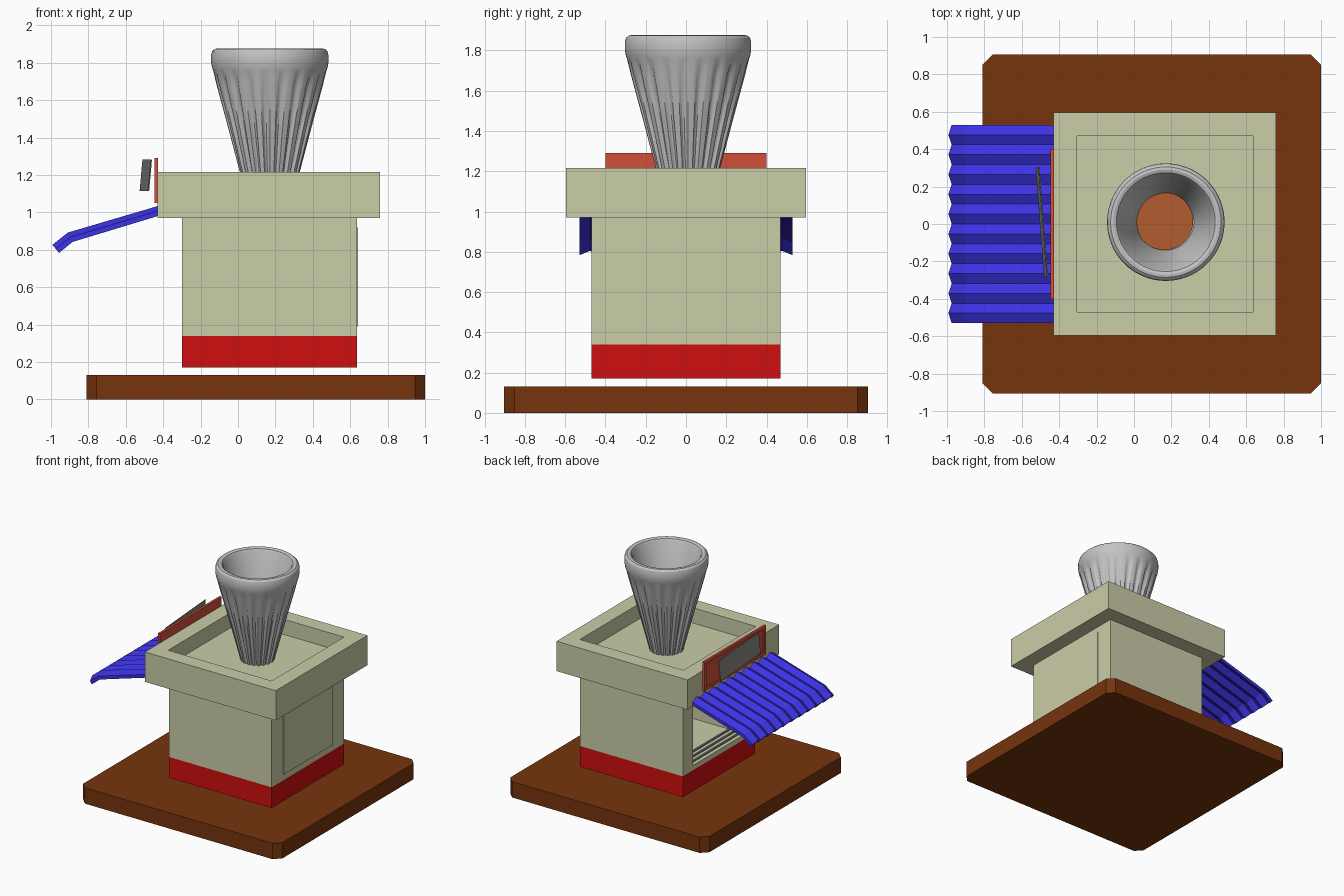
import bpy, bmesh, math
from mathutils import Vector

if "Cube" in bpy.data.objects:
    bpy.data.objects.remove(bpy.data.objects["Cube"])


def mat(name, r, g, b):
    m = bpy.data.materials.new(name)
    lin = [((c / 255 + 0.055) / 1.055) ** 2.4 for c in (r, g, b)]
    m.diffuse_color = (*lin, 1)
    m.use_nodes = True
    m.node_tree.nodes["Principled BSDF"].inputs["Base Color"].default_value = m.diffuse_color
    return m


CREAM = mat("cream", 203, 205, 168)
RED = mat("red", 208, 14, 14)
BROWN = mat("brown", 118, 52, 13)
BLUE = mat("blue", 60, 50, 226)
ORANGE = mat("orange_red", 208, 80, 56)
COFFEE = mat("coffee", 178, 92, 46)
SILVER = mat("silver", 196, 196, 196)
GREY = mat("grey", 135, 135, 133)


def finish(bm, name, material, smooth=None):
    bmesh.ops.recalc_face_normals(bm, faces=bm.faces[:])
    me = bpy.data.meshes.new(name)
    bm.to_mesh(me)
    bm.free()
    ob = bpy.data.objects.new(name, me)
    bpy.context.collection.objects.link(ob)
    me.materials.append(material)
    if smooth:
        bpy.ops.object.select_all(action='DESELECT')
        ob.select_set(True)
        bpy.context.view_layer.objects.active = ob
        bpy.ops.object.shade_smooth_by_angle(angle=math.radians(smooth))
    return ob


def box_bm(lo, hi):
    bm = bmesh.new()
    bmesh.ops.create_cube(bm, size=1)
    for v in bm.verts:
        v.co = [(a + b) / 2 + c * (b - a) for a, b, c in zip(lo, hi, v.co)]
    bm.normal_update()
    return bm


def box(name, lo, hi, material):
    return finish(box_bm(lo, hi), name, material)


def recess(bm, normal, lo, hi, depth):
    """Cut a rectangular pocket (bounds lo..hi) into the face with this normal."""
    n = Vector(normal)
    face = next(f for f in bm.faces if f.normal.dot(n) > 0.99)
    bmesh.ops.inset_individual(bm, faces=[face], thickness=0.01)
    mid = face.calc_center_median()
    for v in face.verts:
        for i in range(3):
            if abs(n[i]) < 0.5:
                v.co[i] = lo[i] if v.co[i] < mid[i] else hi[i]
    new = bmesh.ops.extrude_discrete_faces(bm, faces=[face])["faces"][0]
    for v in new.verts:
        v.co -= n * depth


# Base slab with clipped corners
bm = bmesh.new()
x0, x1, y, c = -0.81, 1.0, 0.905, 0.053
outline = [(x0 + c, -y), (x1 - c, -y), (x1, -y + c), (x1, y - c),
           (x1 - c, y), (x0 + c, y), (x0, y - c), (x0, -y + c)]
f = bm.faces.new([bm.verts.new((px, py, 0)) for px, py in outline])
top = bmesh.ops.extrude_face_region(bm, geom=[f])["geom"]
for v in top:
    if isinstance(v, bmesh.types.BMVert):
        v.co.z = 0.13
finish(bm, "base_slab", BROWN)

# Kiosk body: red plinth, cream walls with serving window, back door
box("plinth", (-0.3, -0.47, 0.17), (0.635, 0.47, 0.34), RED)
bm = box_bm((-0.3, -0.47, 0.34), (0.635, 0.47, 0.97))
recess(bm, (-1, 0, 0), (0, -0.34, 0.38), (0, 0.34, 0.92), 0.85)
finish(bm, "kiosk_body", CREAM)
box("back_door", (0.634, -0.32, 0.39), (0.641, 0.32, 0.92), CREAM)
for i in range(3):
    tx = -0.27 + i * 0.05
    box(f"window_track_{i + 1}", (tx, -0.34, 0.379), (tx + 0.014, 0.34, 0.392), GREY)

# Roof tray with sunken top
bm = box_bm((-0.43, -0.595, 0.97), (0.76, 0.595, 1.215))
recess(bm, (0, 0, 1), (-0.305, -0.47, 0), (0.635, 0.47, 0), 0.125)
finish(bm, "roof_tray", CREAM)

# Corrugated awning: a zigzag section swept along a bent path
RIBS, AMP, THICK = 10, 0.028, 0.028
path = [((-0.43, 0.98), (-0.29, 0.957)), ((-0.885, 0.842), (-0.45, 0.893)),
        ((-0.957, 0.783), (-0.63, 0.777))]
bm = bmesh.new()


def sheet(offset):
    rows = []
    for k, ((px, pz), (nx, nz)) in enumerate(path):
        row = []
        for j in range(2 * RIBS + 1):
            h = offset + AMP * (j % 2)
            wx = 0 if k == 0 else nx * h
            row.append(bm.verts.new((px + wx, -0.53 + 1.06 * j / (2 * RIBS), pz + nz * h)))
        rows.append(row)
    return rows


low, high = sheet(0), sheet(THICK)
n = 2 * RIBS
for s in (low, high):
    for a, b in zip(s, s[1:]):
        for j in range(n):
            bm.faces.new((a[j], a[j + 1], b[j + 1], b[j]))
for k in (0, -1):
    for j in range(n):
        bm.faces.new((low[k][j], low[k][j + 1], high[k][j + 1], high[k][j]))
for j in (0, n):
    for k in range(len(path) - 1):
        bm.faces.new((low[k][j], low[k + 1][j], high[k + 1][j], high[k][j]))
finish(bm, "awning", BLUE)

# Sign board above the awning, with a loose tilted panel in front
bm = box_bm((-0.447, -0.4, 1.05), (-0.428, 0.4, 1.29))
recess(bm, (-1, 0, 0), (0, -0.375, 1.075), (0, 0.375, 1.265), 0.008)
finish(bm, "sign_board", ORANGE)
panel = box("sign_panel", (-0.003, -0.293, -0.084), (0.003, 0.293, 0.084), GREY)
panel.location = (-0.493, 0.01, 1.198)
panel.rotation_euler = (0, 0.09, 0.077)

# Fluted cup: lathe rings (height, radius, groove depth)
rings = [(1.09, 0.128, 0.012), (1.215, 0.160, 0.016), (1.45, 0.222, 0.018),
         (1.68, 0.284, 0.016), (1.755, 0.302, 0.0), (1.775, 0.309, 0), (1.805, 0.314, 0),
         (1.84, 0.314, 0), (1.862, 0.308, 0), (1.874, 0.295, 0), (1.876, 0.280, 0),
         (1.870, 0.264, 0), (1.855, 0.254, 0), (1.40, 0.150, 0)]
FLUTES = 20
pattern = (0, 0, 0, 0, 0.8, 1, 0.8)
SEG = FLUTES * len(pattern)
CX, CY = 0.17, 0.01
bm = bmesh.new()
loops = []
for z, r, g in rings:
    loop = []
    for i in range(SEG):
        a = 2 * math.pi * i / SEG
        rr = r - g * pattern[i % len(pattern)]
        loop.append(bm.verts.new((CX + rr * math.cos(a), CY + rr * math.sin(a), z)))
    loops.append(loop)
for a, b in zip(loops, loops[1:]):
    for i in range(SEG):
        j = (i + 1) % SEG
        bm.faces.new((a[i], a[j], b[j], b[i]))
bm.faces.new(loops[0])
bm.faces.new(loops[-1])
finish(bm, "fluted_cup", SILVER, 28)

# Drink surface inside the cup
bm = bmesh.new()
bmesh.ops.create_cone(bm, cap_ends=True, segments=48, radius1=0.15, radius2=0.154, depth=0.03)
bmesh.ops.translate(bm, verts=bm.verts[:], vec=(CX - 0.008, CY + 0.005, 1.41))
finish(bm, "drink", COFFEE, 30)
